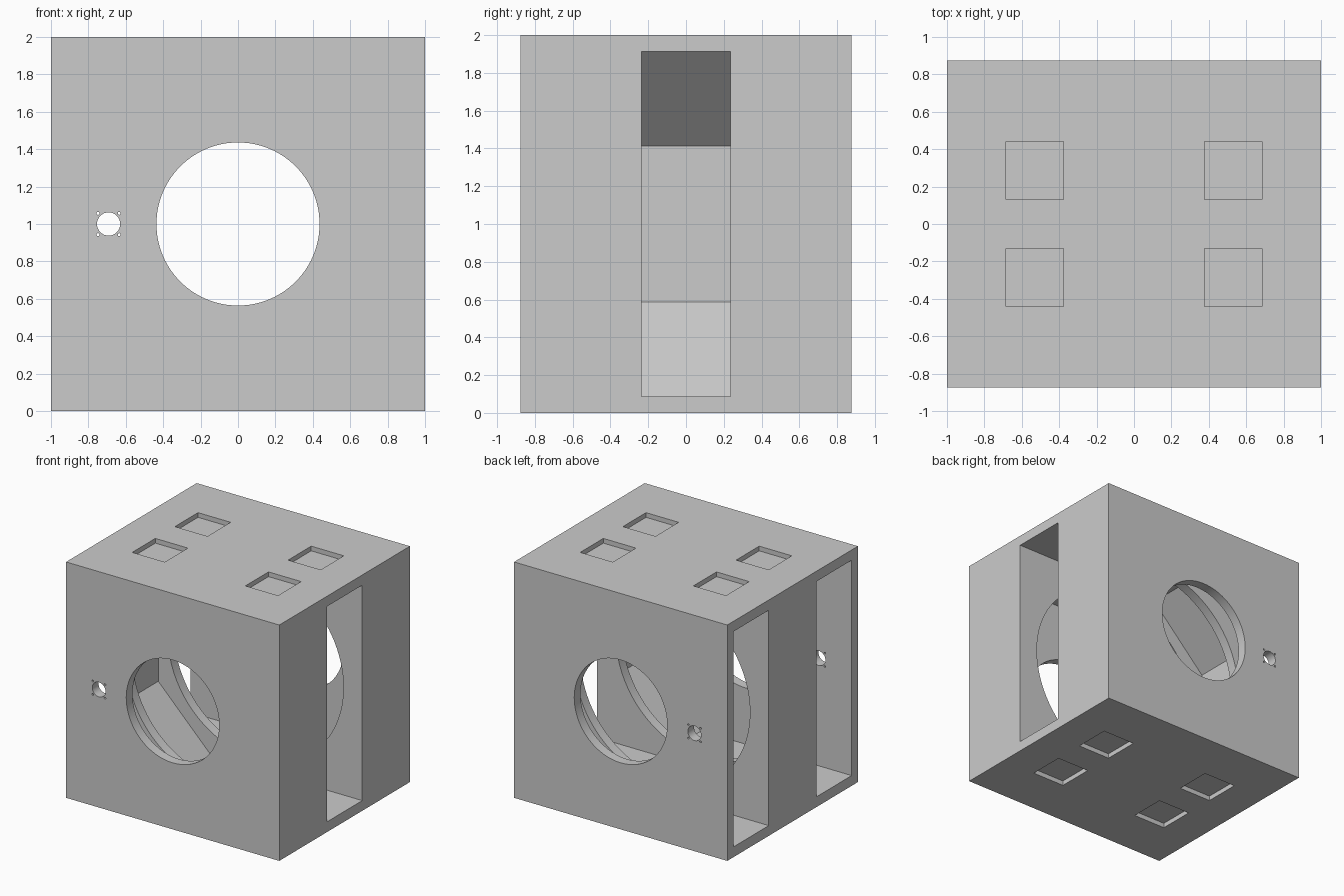
import bpy, bmesh, math

if "Cube" in bpy.data.objects:
    bpy.data.objects.remove(bpy.data.objects["Cube"])

HALF_Y, WALL, SLOT = 0.875, 0.0835, 0.472
MID_Z, REACH, CHAMFER = 1.0, 0.913, 0.5


def prism(name, profile, y0, y1):
    """Extrude an (x, z) outline along y."""
    bm = bmesh.new()
    face = bm.faces.new([bm.verts.new((x, y0, z)) for x, z in profile])
    ext = bmesh.ops.extrude_face_region(bm, geom=[face])
    verts = [v for v in ext["geom"] if isinstance(v, bmesh.types.BMVert)]
    bmesh.ops.translate(bm, verts=verts, vec=(0, y1 - y0, 0))
    bmesh.ops.recalc_face_normals(bm, faces=bm.faces)
    mesh = bpy.data.meshes.new(name)
    bm.to_mesh(mesh)
    bm.free()
    obj = bpy.data.objects.new(name, mesh)
    bpy.context.collection.objects.link(obj)
    return obj


def rect(x0, x1, z0, z1):
    return [(x0, z0), (x1, z0), (x1, z1), (x0, z1)]


def circle(cx, cz, r, n):
    return [(cx + r * math.cos(2 * math.pi * i / n),
             cz + r * math.sin(2 * math.pi * i / n)) for i in range(n)]


def cut(target, cutter):
    cutter.hide_render = True
    mod = target.modifiers.new("cut", "BOOLEAN")
    mod.operation, mod.solver, mod.object = "DIFFERENCE", "EXACT", cutter
    bpy.context.view_layer.objects.active = target
    bpy.ops.object.modifier_apply(modifier=mod.name)
    bpy.data.objects.remove(cutter, do_unlink=True)


# Outer block
housing = prism("housing", rect(-1, 1, 0, 2), -HALF_Y, HALF_Y)

# Three side slots with chamfered closed ends; the middle opens right, the others left
for k in (-1, 0, 1):
    side = 1 if k == 0 else -1
    outline = [(1.2, -REACH), (1.2, REACH), (CHAMFER - REACH, REACH),
               (-REACH, REACH - CHAMFER), (-REACH, CHAMFER - REACH),
               (CHAMFER - REACH, -REACH)]
    y = k * (SLOT + WALL)
    cut(housing, prism("slot_cutter", [(side * x, MID_Z + z) for x, z in outline],
                       y - SLOT / 2, y + SLOT / 2))

# Wide openings in the inner dividers, smaller window in the outer walls
cut(housing, prism("divider_cutter", circle(0, MID_Z, 0.824, 128), -0.45, 0.45))
cut(housing, prism("window_cutter", circle(0, MID_Z, 0.436, 96), -1, 1))

# Shaft hole with four screw holes
cut(housing, prism("shaft_cutter", circle(-0.692, MID_Z, 0.062, 48), -1, 1))
for sx in (-1, 1):
    for sz in (-1, 1):
        cut(housing, prism("screw_cutter",
                           circle(-0.692 + sx * 0.057, MID_Z + sz * 0.057, 0.008, 16), -1, 1))

# Shallow square pockets on top and bottom
for sx in (-1, 1):
    for sy in (-1, 1):
        for z0, z1 in ((-0.1, 0.04), (1.96, 2.1)):
            x, y = sx * 0.531, sy * 0.286
            cut(housing, prism("pocket_cutter", rect(x - 0.153, x + 0.153, z0, z1),
                               y - 0.155, y + 0.155))

# Smooth the round holes, keep the edges sharp
housing.select_set(True)
bpy.context.view_layer.objects.active = housing
bpy.ops.object.shade_smooth_by_angle(angle=math.radians(30))
